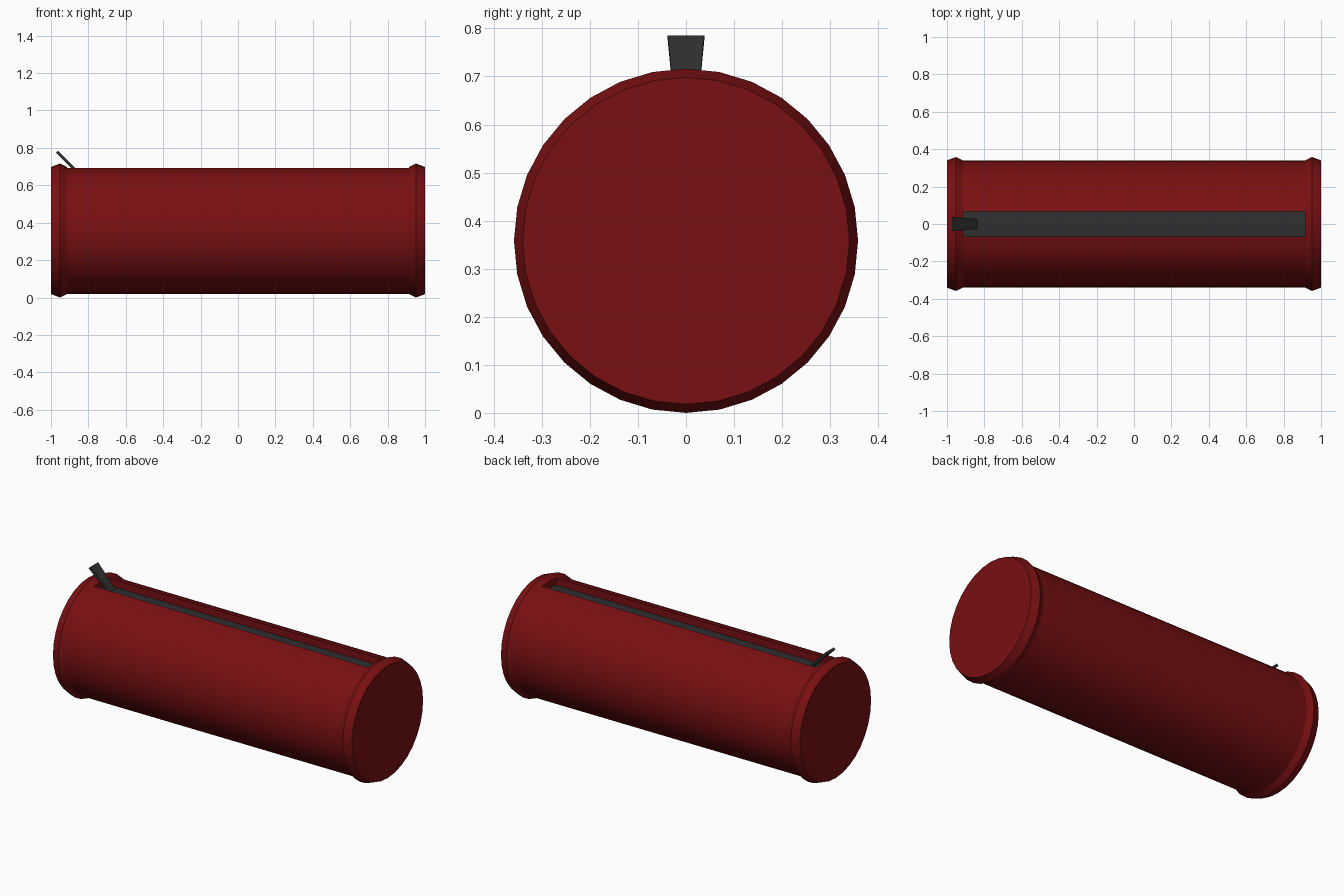
import bpy, bmesh, math
from mathutils import Vector

if "Cube" in bpy.data.objects:
    bpy.data.objects.remove(bpy.data.objects["Cube"])

SIDES, CZ = 32, 0.358
FLOOR = 0.655          # height of zip strip inside the slot


def material(name, rgb):
    m = bpy.data.materials.new(name)
    m.diffuse_color = (*rgb, 1)
    m.use_nodes = True
    m.node_tree.nodes["Principled BSDF"].inputs["Base Color"].default_value = m.diffuse_color
    return m


red = material("dark red fabric", (0.19, 0.005, 0.006))
grey = material("charcoal zip", (0.029, 0.029, 0.029))


def finish(bm, name, mats, smooth=None):
    bmesh.ops.recalc_face_normals(bm, faces=bm.faces)
    me = bpy.data.meshes.new(name)
    bm.to_mesh(me)
    bm.free()
    ob = bpy.data.objects.new(name, me)
    bpy.context.collection.objects.link(ob)
    for m in mats:
        me.materials.append(m)
    if smooth:
        bpy.ops.object.select_all(action='DESELECT')
        ob.select_set(True)
        bpy.context.view_layer.objects.active = ob
        bpy.ops.object.shade_smooth_by_angle(angle=math.radians(smooth))
    return ob


# Case body: lathed profile with a raised piping ring at each end
profile = [(-1, .34), (-.952, .358), (-.915, .34), (.915, .34), (.952, .358), (1, .34)]
bm = bmesh.new()
rings = []
for x, r in profile:
    rings.append([bm.verts.new((x, r * math.sin(2 * math.pi * i / SIDES),
                                CZ + r * math.cos(2 * math.pi * i / SIDES)))
                  for i in range(SIDES)])
slot = []
for k, (a, b) in enumerate(zip(rings, rings[1:])):
    for i in range(SIDES):
        j = (i + 1) % SIDES
        f = bm.faces.new((a[i], a[j], b[j], b[i]))
        if k == 2 and i in (0, SIDES - 1):
            slot.append(f)
bm.faces.new(rings[0])
bm.faces.new(rings[-1])
bmesh.ops.recalc_face_normals(bm, faces=bm.faces)

# Zip slot: the two top strips pushed straight down, floor coloured grey
res = bmesh.ops.extrude_face_region(bm, geom=slot)
for v in [g for g in res["geom"] if isinstance(g, bmesh.types.BMVert)]:
    v.co.z -= 0.7 - 0.002 - FLOOR
for f in [g for g in res["geom"] if isinstance(g, bmesh.types.BMFace)]:
    f.material_index = 1
bmesh.ops.delete(bm, geom=[f for f in slot if f.is_valid], context='FACES')
finish(bm, "pencil_case_body", [red, grey], 15)

# Zip pull: thin tapered tab leaning outwards from the slot
bm = bmesh.new()
bmesh.ops.create_cube(bm, size=1)
low, high = Vector((-.845, 0, .657)), Vector((-.968, 0, .78))
normal = Vector((1, 0, 1)).normalized()
for v in bm.verts:
    top = v.co.z > 0
    half = .038 if top else .026
    v.co = (high if top else low) + normal * (.0075 if v.co.x > 0 else -.0075) \
        + Vector((0, half if v.co.y > 0 else -half, 0))
finish(bm, "zip_pull", [grey])
